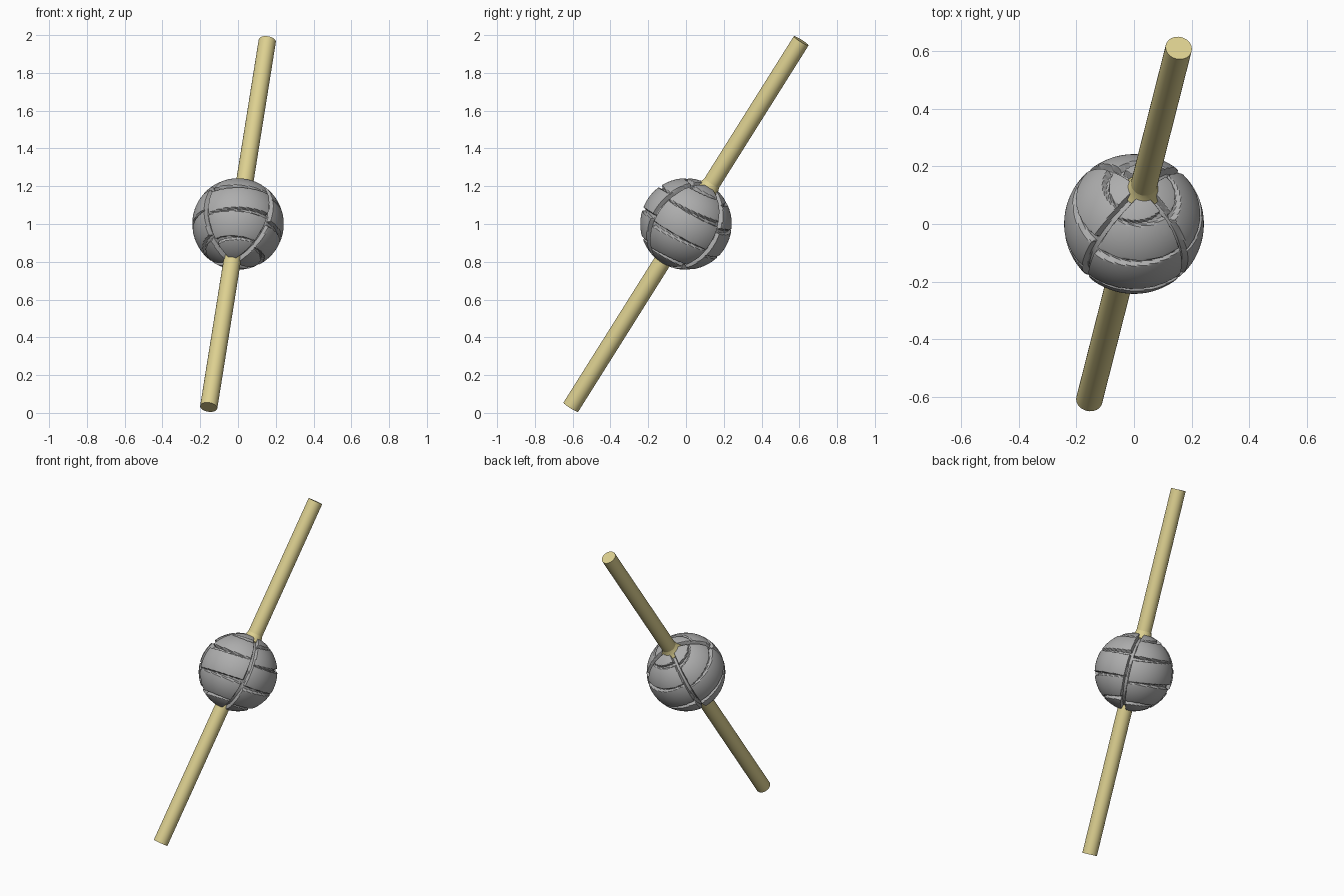
import bpy, bmesh, math
from mathutils import Vector, Matrix

if "Cube" in bpy.data.objects:
    bpy.data.objects.remove(bpy.data.objects["Cube"])

def material(name, color):
    m = bpy.data.materials.new(name)
    m.diffuse_color = (*color, 1)
    m.use_nodes = True
    m.node_tree.nodes["Principled BSDF"].inputs["Base Color"].default_value = m.diffuse_color
    return m

grey = material("stone grey", (0.42, 0.42, 0.42))
straw = material("straw yellow", (0.72, 0.63, 0.28))

# Tilted frame: z runs along the rod, x points to one long groove
axis = Vector((0.155, 0.61, 0.97)).normalized()
gx = Vector((0.17, 0.14, -0.115))
gx = (gx - axis * gx.dot(axis)).normalized()
gy = axis.cross(gx)
frame = Matrix((gx, gy, axis)).transposed().to_4x4()
frame.translation = (0, 0, 1)

def finish(bm, name, mat, angle):
    bmesh.ops.recalc_face_normals(bm, faces=bm.faces)
    mesh = bpy.data.meshes.new(name)
    bm.to_mesh(mesh)
    bm.free()
    mesh.materials.append(mat)
    ob = bpy.data.objects.new(name, mesh)
    bpy.context.collection.objects.link(ob)
    ob.matrix_world = frame
    bpy.ops.object.select_all(action='DESELECT')
    bpy.context.view_layer.objects.active = ob
    ob.select_set(True)
    bpy.ops.object.shade_smooth_by_angle(angle=math.radians(angle))
    return ob

def lathe(name, profile, sides, mat, shape=None):
    """Revolve (radius, height) points round the rod axis."""
    bm = bmesh.new()
    rings = []
    for r, z in profile:
        ring = []
        for i in range(sides):
            a = 2 * math.pi * i / sides
            co = Vector((r * math.cos(a), r * math.sin(a), z))
            ring.append(bm.verts.new(shape(co, a) if shape else co))
        rings.append(ring)
    for lo, hi in zip(rings, rings[1:]):
        for i in range(sides):
            j = (i + 1) % sides
            bm.faces.new((lo[i], lo[j], hi[j], hi[i]))
    bm.faces.new(rings[0])
    bm.faces.new(rings[-1])
    return finish(bm, name, mat, 30)

# Rod with a small flared collar where it leaves the top of the ball
R, HALF, BALL = 0.046, 1.156, 0.242
lathe("rod", [(R, -HALF), (R, HALF)], 32, straw)
lathe("collar", [(R, 0.19), (0.066, 0.215), (0.054, 0.232), (R, 0.26)], 32, straw)

# Ball: four long grooves from end to end, tapering cross grooves between them
def cut(distance, half, ramp=0.006):
    """1 inside a groove, 0 outside, with a short wall between."""
    t = min(max((half + ramp - distance) / ramp, 0), 1)
    return t * t * (3 - 2 * t)

def groove(co, a):
    lat = math.asin(max(-1, min(1, co.z / BALL)))
    quarter = math.pi / 2
    off = (a + quarter / 2) % quarter - quarter / 2
    lune = int((a % (2 * math.pi)) // quarter)
    depth = 0.026 * cut(abs(off) * math.cos(lat) * BALL, 0.009)
    across = (a % quarter) / quarter
    for k, deg in enumerate((-50, -13, 24, 59)):
        t = across if (k + lune) % 2 else 1 - across
        line = math.radians(deg + (across - 0.5) * 8)
        half = 0.011 * t - 0.001
        if half > -0.004:
            c = cut(abs(lat - line) * BALL, half)
            depth = max(depth, c * (0.007 + 0.017 * t))
    return co * (1 - depth / BALL)

steps = 144
ball_profile = [(BALL * math.cos(t), BALL * math.sin(t)) for t in
                (math.radians(-87 + 174 * i / steps) for i in range(steps + 1))]
lathe("grooved_ball", ball_profile, 288, grey, groove)
